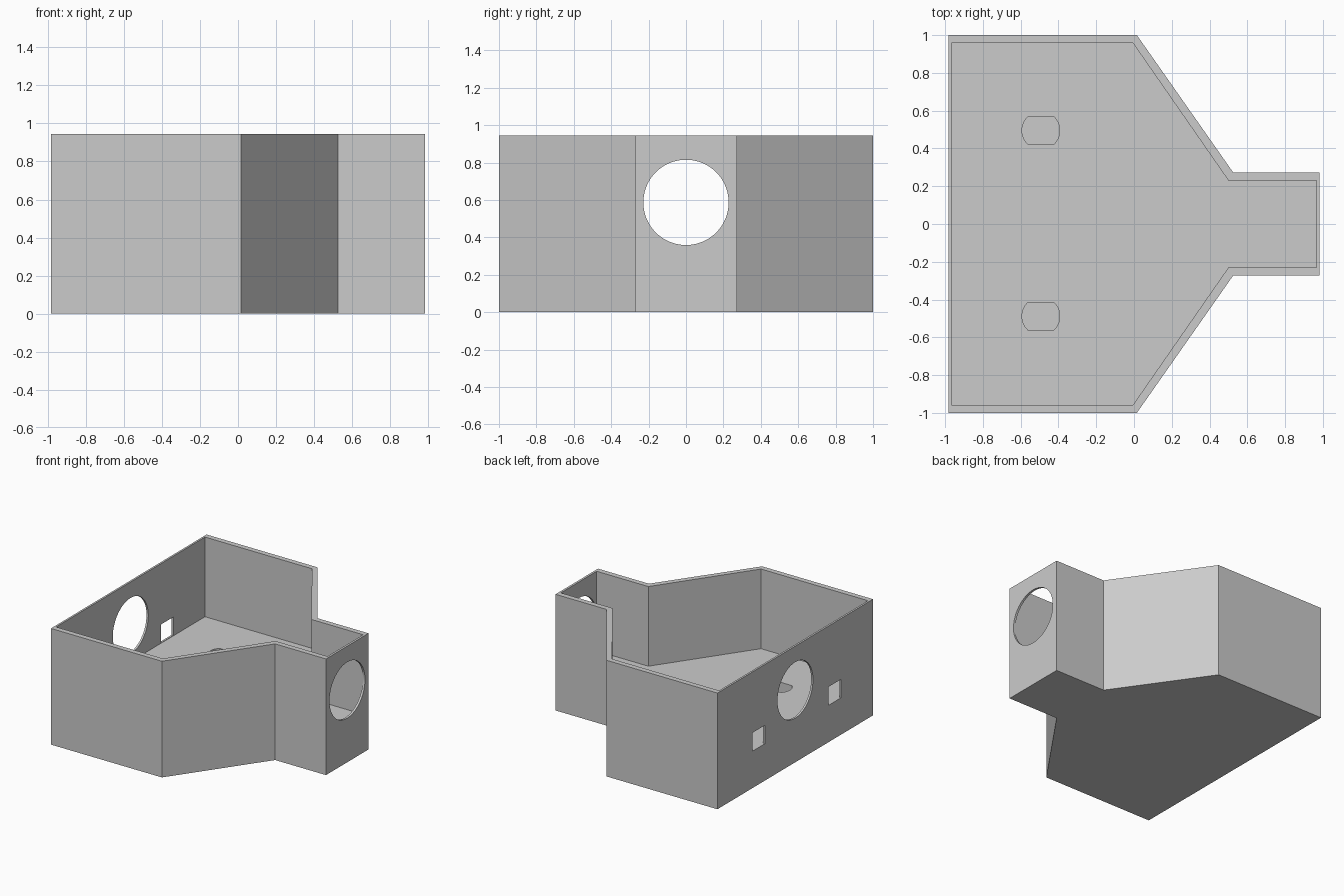
import bpy, bmesh, math
from mathutils import Matrix, Vector

cube = bpy.data.objects.get("Cube")
if cube:
    bpy.data.objects.remove(cube, do_unlink=True)

HEIGHT, FLOOR = 0.945, 0.297

grey = bpy.data.materials.new("plain grey")
grey.use_nodes = True
grey.diffuse_color = (0.6, 0.6, 0.6, 1)
grey.node_tree.nodes["Principled BSDF"].inputs["Base Color"].default_value = (0.6, 0.6, 0.6, 1)


def prism(name, profile, low, high, matrix=Matrix()):
    """Extrude a flat outline from low to high, then place it by matrix."""
    bm = bmesh.new()
    face = bm.faces.new([bm.verts.new((x, y, low)) for x, y in profile])
    out = bmesh.ops.extrude_face_region(bm, geom=[face])
    moved = [g for g in out["geom"] if isinstance(g, bmesh.types.BMVert)]
    bmesh.ops.translate(bm, vec=(0, 0, high - low), verts=moved)
    bmesh.ops.recalc_face_normals(bm, faces=bm.faces)
    bm.transform(matrix)
    mesh = bpy.data.meshes.new(name)
    bm.to_mesh(mesh)
    bm.free()
    mesh.materials.append(grey)
    obj = bpy.data.objects.new(name, mesh)
    bpy.context.collection.objects.link(obj)
    return obj


def mirrored(half):
    """Close a half outline across the x axis."""
    return half + [(x, -y) for x, y in reversed(half)]


def disc(x, y, radius, sides, clip=10):
    """Circle outline, optionally with flats at y +- clip."""
    turns = [2 * math.pi * (i + 0.5) / sides for i in range(sides)]
    points = [(radius * math.cos(a), radius * math.sin(a)) for a in turns]
    if clip < radius:
        points = [p for p in points if abs(p[1]) < clip]
        corner = math.sqrt(radius ** 2 - clip ** 2)
        points += [(sx * corner, sy * clip) for sx in (-1, 1) for sy in (-1, 1)]
        points.sort(key=lambda p: math.atan2(p[1], p[0]))
    return [(x + px, y + py) for px, py in points]


def cut(body, cutter):
    mod = body.modifiers.new("cut", 'BOOLEAN')
    mod.operation, mod.solver, mod.object = 'DIFFERENCE', 'EXACT', cutter
    bpy.context.view_layer.objects.active = body
    bpy.ops.object.modifier_apply(modifier=mod.name)
    bpy.data.objects.remove(cutter, do_unlink=True)


# Housing: wide body tapering to a narrow neck, hollowed above a thick floor
housing = prism("housing", mirrored([(-0.983, -1), (0.015, -1), (0.525, -0.273), (0.983, -0.273)]),
                0, HEIGHT)
cut(housing, prism("cavity", mirrored([(-0.967, -0.957), (-0.005, -0.957), (0.5, -0.23), (0.965, -0.23)]),
                   FLOOR, HEIGHT + 0.2))

# Axes for sideways cutters: profile (y, z) along x, and profile (x, z) along y
along_x = Matrix(((0, 0, 1, 0), (1, 0, 0, 0), (0, 1, 0, 0), (0, 0, 0, 1)))
along_y = Matrix(((1, 0, 0, 0), (0, 0, 1, 0), (0, 1, 0, 0), (0, 0, 0, 1)))

# Large round openings in the two end walls
cut(housing, prism("round_opening", disc(0, 0.587, 0.228, 96), -1.2, 1.2, along_x))

# Two square windows in the wide end wall
for y in (0.47, -0.51):
    lo, hi = y - 0.08, y + 0.08
    cut(housing, prism("window", [(lo, 0.3), (hi, 0.3), (hi, 0.45), (lo, 0.45)], -1.2, -0.9, along_x))

# Screw holes through both side walls
for x in (-0.787, -0.365):
    for z in (0.28, 0.648):
        cut(housing, prism("screw_hole", disc(x, z, 0.014, 24), -1.2, 1.2, along_y))

# Flat-sided round sockets in the floor
for y in (0.495, -0.488):
    cut(housing, prism("socket", disc(-0.493, y, 0.1, 48, 0.072), 0.08, FLOOR + 0.1))

# Smooth the curved hole walls, keep corners sharp
bpy.ops.object.select_all(action='DESELECT')
housing.select_set(True)
bpy.context.view_layer.objects.active = housing
bpy.ops.object.shade_smooth_by_angle(angle=math.radians(30))
